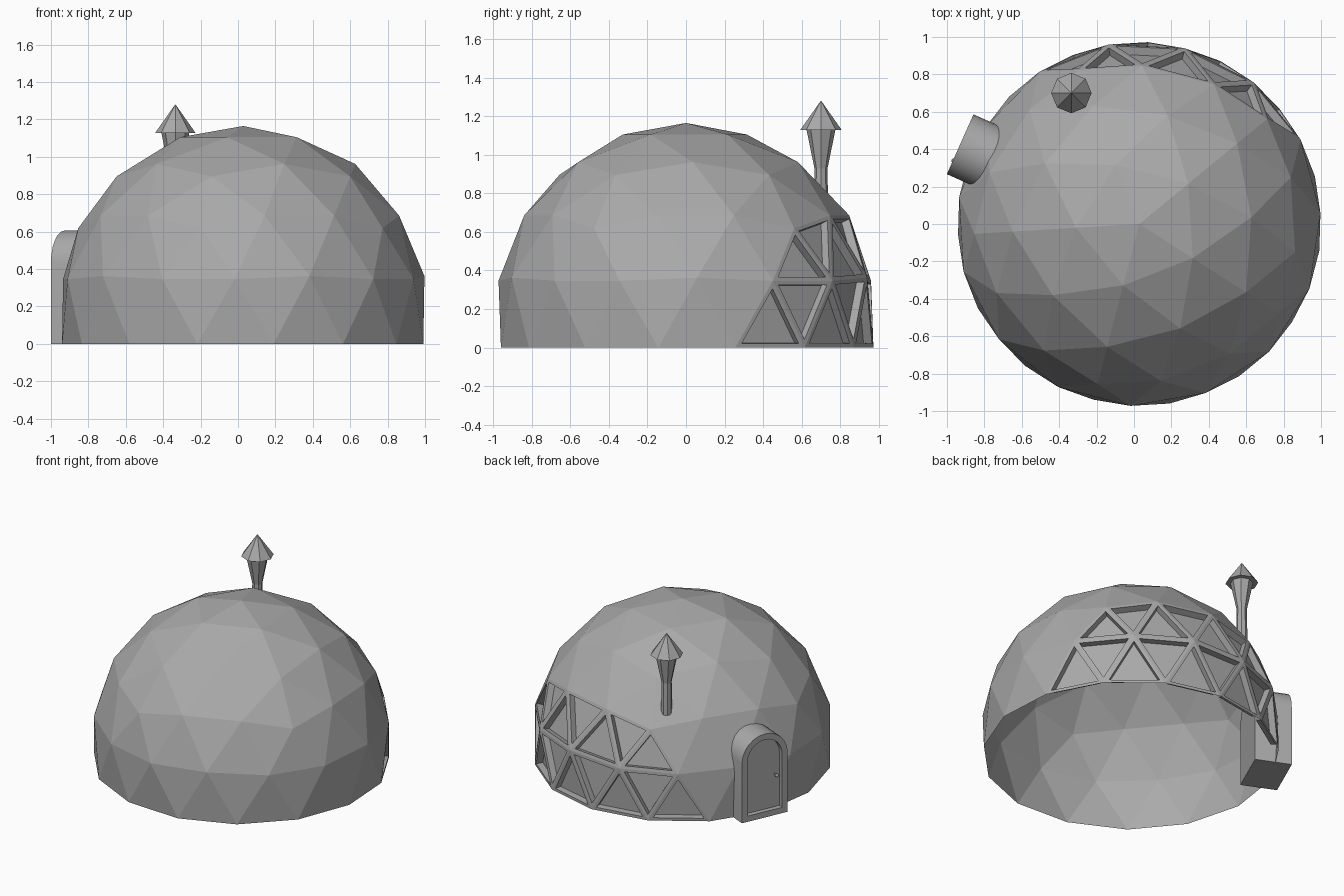
import bpy, bmesh, math
from mathutils import Vector, Matrix

CENTRE = Vector((0.028, 0, 0.177))   # middle of the dome sphere
RADIUS = 0.988
TURN = 39.4                          # heading of one main dome corner, degrees

if "Cube" in bpy.data.objects:
    bpy.data.objects.remove(bpy.data.objects["Cube"])


def make_material(name, value):
    mat = bpy.data.materials.new(name)
    mat.use_nodes = True
    colour = (value, value, value, 1)
    mat.diffuse_color = colour
    mat.node_tree.nodes["Principled BSDF"].inputs["Base Color"].default_value = colour
    return mat


GREY = make_material("plain grey", 0.4)


def finish(bm, name, matrix=Matrix(), smooth=False):
    bmesh.ops.recalc_face_normals(bm, faces=bm.faces)
    mesh = bpy.data.meshes.new(name)
    bm.to_mesh(mesh)
    bm.free()
    mesh.materials.append(GREY)
    obj = bpy.data.objects.new(name, mesh)
    obj.matrix_world = matrix
    bpy.context.collection.objects.link(obj)
    if smooth:
        bpy.ops.object.select_all(action="DESELECT")
        obj.select_set(True)
        bpy.context.view_layer.objects.active = obj
        bpy.ops.object.shade_smooth_by_angle(angle=math.radians(30))
    return obj


def polar(r, degrees, z):
    a = math.radians(degrees)
    return Vector((r * math.cos(a), r * math.sin(a), z))


def sink(bm, faces, border, depth):
    """Leave a border round each face and push the middle inward."""
    bmesh.ops.inset_individual(bm, faces=faces, thickness=border, use_even_offset=True)
    bmesh.ops.inset_individual(bm, faces=faces, thickness=0.0005, depth=-depth)


# Geodesic dome: every icosahedron face split in three, cut off near the ground
def build_dome():
    h = 1 / math.sqrt(5)
    top = Vector((0, 0, 1))
    up = [polar(2 * h, TURN + 72 * i, h) for i in range(5)]
    low = [polar(2 * h, TURN + 36 + 72 * i, -h) for i in range(5)]
    bm = bmesh.new()

    def split(a, b, c, n=3):
        def point(i, j):
            return bm.verts.new((a + (b - a) * (i / n) + (c - a) * (j / n)).normalized())
        for i in range(n):
            for j in range(n - i):
                bm.faces.new((point(i, j), point(i + 1, j), point(i, j + 1)))
                if i + j < n - 1:
                    bm.faces.new((point(i + 1, j), point(i + 1, j + 1), point(i, j + 1)))

    for i in range(5):
        k = (i + 1) % 5
        split(top, up[i], up[k])
        split(up[i], low[i], up[k])
        split(low[i], low[k], up[k])
    bmesh.ops.remove_doubles(bm, verts=bm.verts, dist=0.001)
    bmesh.ops.delete(bm, geom=[v for v in bm.verts if v.co.z < -0.3], context="VERTS")
    for v in bm.verts:
        v.co = v.co * RADIUS
        if v.co.z < -0.1:
            v.co.z = -CENTRE.z
    bm.normal_update()

    # Sunken window panes in the two lowest bands at the back
    def is_window(face):
        c = face.calc_center_median()
        heading = math.degrees(math.atan2(c.y, c.x))
        z = c.z + CENTRE.z
        if z < 0.35:
            return 20 < heading < 130
        return z < 0.65 and 33 < heading < 117

    sink(bm, [f for f in bm.faces if is_window(f)], 0.021, 0.045)
    finish(bm, "dome_shell", Matrix.Translation(CENTRE))


build_dome()

# Arched doorway with a sunken door
HALF, SPRING, DEPTH, HEADING = 0.175, 0.43, 0.25, 156
door_place = (Matrix.Translation(Vector((CENTRE.x, 0, 0)) + polar(1.048, HEADING, 0))
              @ Matrix.Rotation(math.radians(HEADING + 90), 4, "Z"))
bm = bmesh.new()
outline = [Vector((-HALF, 0, 0)), Vector((HALF, 0, 0))]
for i in range(13):
    p = polar(HALF, 180 * i / 12, 0)
    outline.append(Vector((p.x, 0, SPRING + p.y)))
front = bm.faces.new([bm.verts.new(p) for p in outline])
back = bmesh.ops.extrude_face_region(bm, geom=[front], use_keep_orig=True)
bmesh.ops.translate(bm, vec=(0, DEPTH, 0),
                    verts=[v for v in back["geom"] if isinstance(v, bmesh.types.BMVert)])
bmesh.ops.recalc_face_normals(bm, faces=bm.faces)
bm.normal_update()
front = [f for f in bm.faces if f.normal.y < -0.9]
sink(bm, front, 0.042, 0.035)
finish(bm, "doorway", door_place, smooth=True)

# Door knob on a short stem
bm = bmesh.new()
bmesh.ops.create_uvsphere(bm, u_segments=10, v_segments=6, radius=0.013,
                          matrix=Matrix.Translation((0.095, 0.005, 0.28)))
bmesh.ops.create_cone(bm, cap_ends=True, segments=8, radius1=0.006, radius2=0.006, depth=0.035,
                      matrix=Matrix.Translation((0.095, 0.02, 0.28)) @ Matrix.Rotation(math.pi / 2, 4, "X"))
finish(bm, "door_knob", door_place, smooth=True)


# Chimney parts: stacks of rings given as (radius, height)
def lathe(name, profile, sides=8):
    bm = bmesh.new()
    rings = [[bm.verts.new(polar(r, 360 * i / sides, z)) for i in range(sides)] for r, z in profile]
    for a, b in zip(rings, rings[1:]):
        for i in range(sides):
            k = (i + 1) % sides
            bm.faces.new((a[i], a[k], b[k], b[i]))
    bm.faces.new(rings[0])
    bm.faces.new(rings[-1])
    bmesh.ops.remove_doubles(bm, verts=bm.verts, dist=0.0005)
    finish(bm, name, Matrix.Translation((-0.335, 0.7, 0)))


lathe("chimney_pipe", [(0.037, 0.7), (0.034, 0.93), (0.075, 1.13)])
lathe("chimney_cap", [(0.108, 1.128), (0.001, 1.28)])
